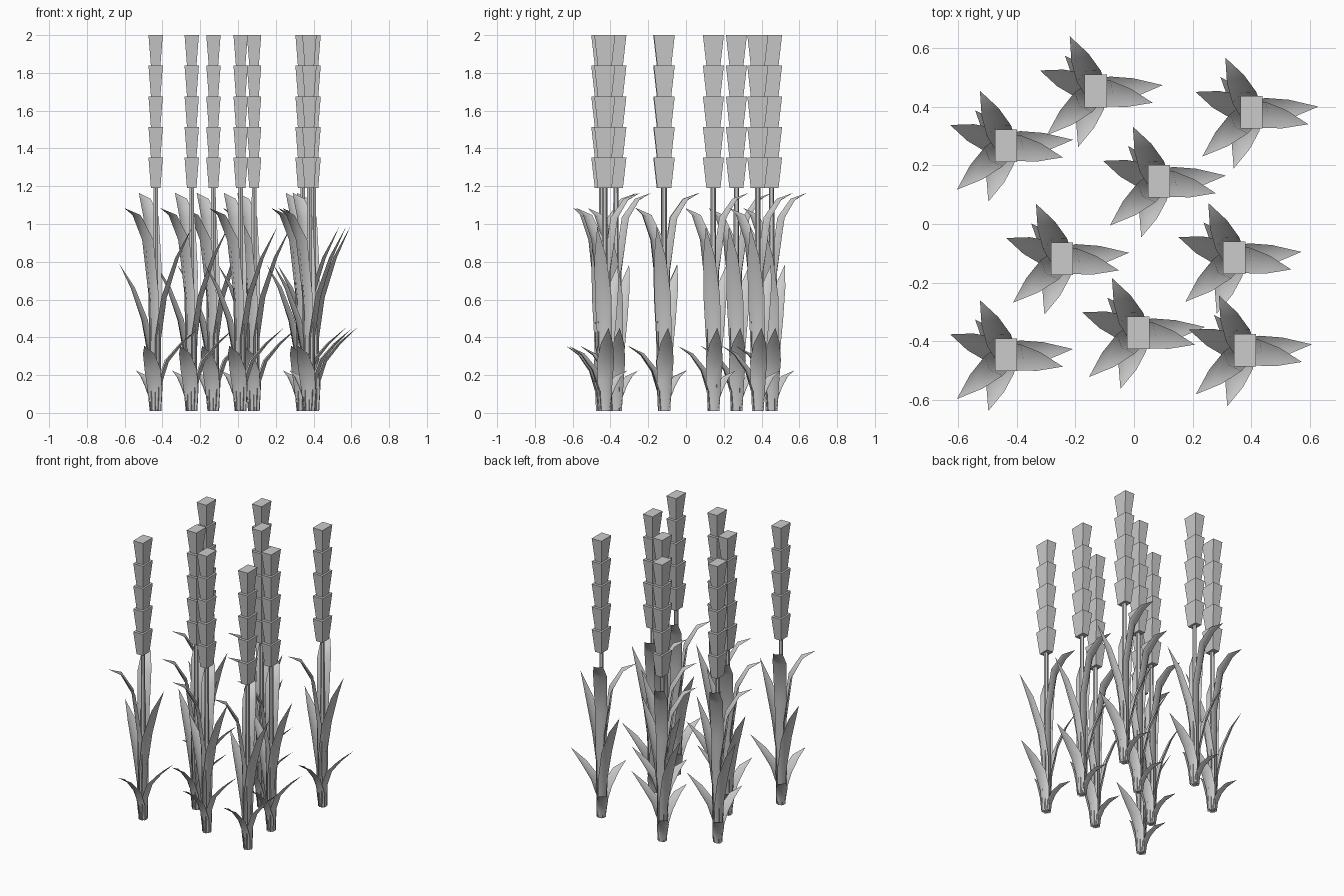
import bpy, bmesh
from math import atan2, hypot, cos, sin, pi
from mathutils import Vector

if "Cube" in bpy.data.objects:
    bpy.data.objects.remove(bpy.data.objects["Cube"])

# plant positions in the clump
PLANTS = [(-0.13, 0.453), (0.40, 0.38), (-0.436, 0.267), (0.085, 0.145), (-0.245, -0.118),
          (0.342, -0.115), (0.014, -0.371), (-0.436, -0.446), (0.378, -0.43)]

# each leaf: tip direction (x, y), midrib path of (radius, height), width factor
LEAVES = {
    "low_leaf_right": ((0.228, 0.02), [(.03, .01), (.038, .17), (.07, .27), (.14, .36), (.229, .45)], 1.0),
    "low_leaf_back": ((-0.105, 0.12), [(.03, .01), (.037, .07), (.06, .13), (.10, .185), (.16, .225)], .85),
    "low_leaf_front": ((-0.06, -0.19), [(.03, .01), (.036, .11), (.07, .22), (.13, .305), (.20, .355)], 1.0),
    "mid_leaf_left": ((-0.19, 0.07), [(.03, .01), (.04, .28), (.08, .49), (.14, .66), (.203, .785)], .95),
    "mid_leaf_right": ((0.194, -0.04), [(.025, .01), (.03, .40), (.06, .61), (.125, .82), (.198, .985)], 1.0),
    "tall_leaf_front": ((-0.167, -0.15), [(.025, .01), (.035, .6), (.075, .91), (.145, 1.04), (.225, 1.085)], 1.0),
    "tall_leaf_back": ((-0.089, 0.187), [(.025, .01), (.033, .75), (.075, 1.03), (.135, 1.125), (.207, 1.165)], 1.0),
}
WIDTHS = [.062, .08, .09, .064, 0]
FOLDS = [.022, .024, .02, .012, 0]


def to_mesh(name, bm):
    me = bpy.data.meshes.new(name)
    bm.to_mesh(me)
    bm.free()
    return me


def leaf_mesh(name, tip, path, factor):
    """V-folded blade swept along its midrib."""
    bm = bmesh.new()
    ang = atan2(tip[1], tip[0])
    out, side = Vector((cos(ang), sin(ang), 0)), Vector((-sin(ang), cos(ang), 0))
    rows = []
    for i, (r, z) in enumerate(path):
        a, b = path[max(i - 1, 0)], path[min(i + 1, len(path) - 1)]
        dr, dz = b[0] - a[0], b[1] - a[1]
        n = hypot(dr, dz)
        inward = (out * -dz + Vector((0, 0, dr))) / n
        mid = out * r + Vector((0, 0, z))
        if WIDTHS[i] == 0:
            rows.append([bm.verts.new(mid)])
            continue
        edge = mid + inward * FOLDS[i]
        w = side * WIDTHS[i] * factor / 2
        rows.append([bm.verts.new(p) for p in (edge - w, mid, edge + w)])
    for lo, hi in zip(rows, rows[1:]):
        for k in range(2):
            top = [hi[0]] if len(hi) == 1 else [hi[k + 1], hi[k]]
            f = bm.faces.new([lo[k], lo[k + 1]] + top)
            f.smooth = True
    return to_mesh(name, bm)


def stem_mesh():
    bm = bmesh.new()
    bmesh.ops.create_cone(bm, cap_ends=True, segments=6, radius1=.016, radius2=.014, depth=1.19)
    bmesh.ops.translate(bm, verts=bm.verts, vec=(0, 0, .605))
    return to_mesh("stem", bm)


def ear_mesh():
    """Five stacked kernels, each flaring upwards."""
    bm = bmesh.new()
    n, z0 = 5, 1.19
    h = (2 - z0) / n
    for i in range(n):
        box = bmesh.ops.create_cube(bm, size=1)["verts"]
        for v in box:
            top = v.co.z > 0
            v.co.x *= .076 if top else .05
            v.co.y *= .111 if top else .074
            v.co.z = z0 + h * (i + top)
    return to_mesh("ear", bm)


# shared part meshes, placed once per plant
parts = {"stem": stem_mesh(), "ear": ear_mesh()}
for name, spec in LEAVES.items():
    parts[name] = leaf_mesh(name, *spec)

for i, (x, y) in enumerate(PLANTS, 1):
    for name, me in parts.items():
        ob = bpy.data.objects.new(f"{name}_{i}", me)
        ob.location = (x, y, 0)
        bpy.context.collection.objects.link(ob)
